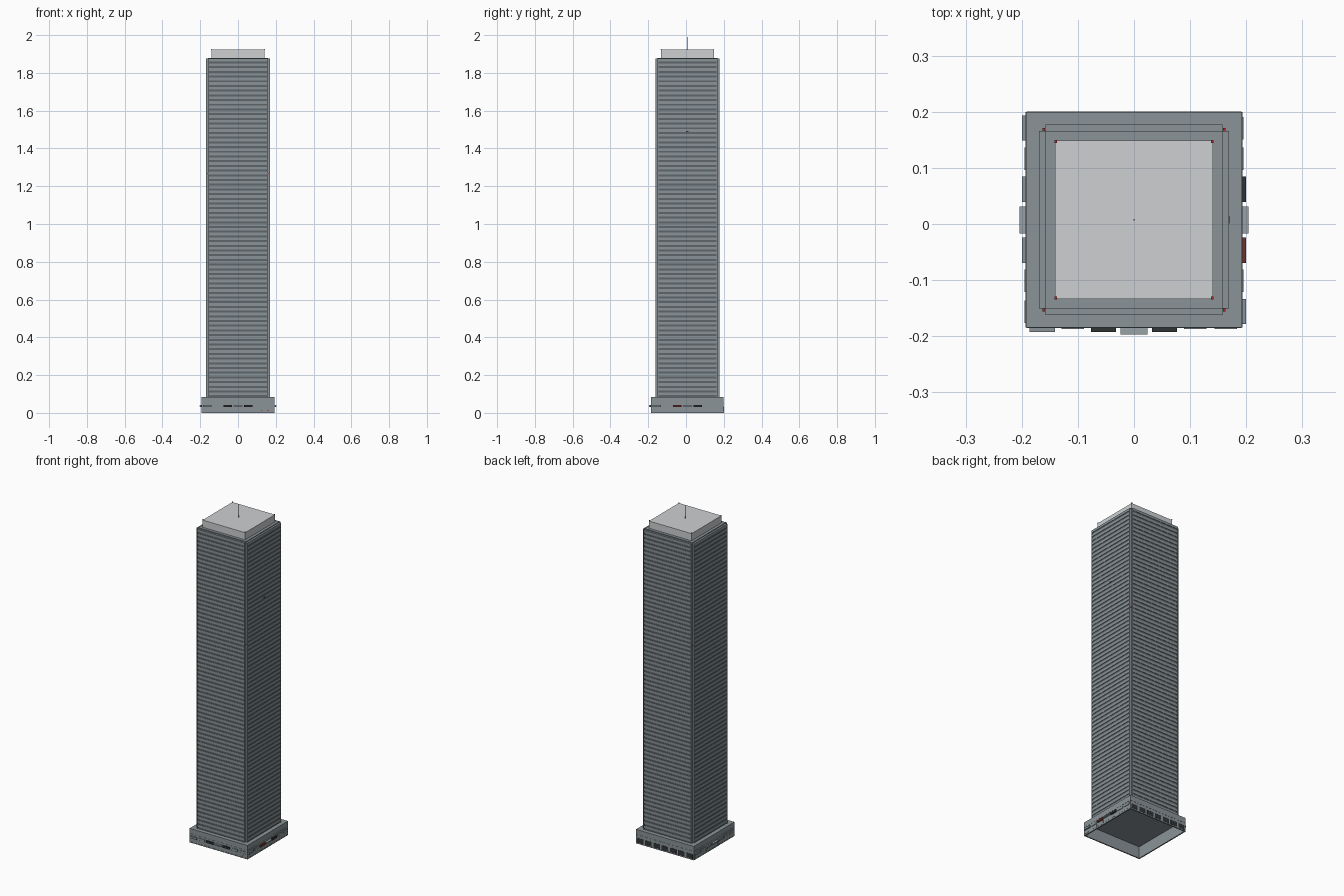
import bpy, bmesh
from mathutils import Matrix, Vector

if "Cube" in bpy.data.objects:
    bpy.data.objects.remove(bpy.data.objects["Cube"])

CY = 0.0075  # plan centre of the tower
SIDES = ("front", "back", "right", "left")


def material(name, r, g, b):
    m = bpy.data.materials.new(name)
    m.use_nodes = True
    m.diffuse_color = (r, g, b, 1)
    m.node_tree.nodes["Principled BSDF"].inputs["Base Color"].default_value = (r, g, b, 1)
    return m


STONE = material("blue grey stone", 0.255, 0.295, 0.31)
GLASS = material("grey window glass", 0.11, 0.13, 0.14)
ROOF = material("pale roof", 0.61, 0.63, 0.645)
DARK = material("near black", 0.03, 0.033, 0.036)
RED = material("dark red awning", 0.17, 0.03, 0.025)
LAMP = material("lamp red", 0.45, 0.03, 0.03)
METAL = material("canopy grey", 0.32, 0.36, 0.38)


def finish(name, bm, mat):
    me = bpy.data.meshes.new(name)
    bm.to_mesh(me)
    bm.free()
    me.materials.append(mat)
    ob = bpy.data.objects.new(name, me)
    bpy.context.collection.objects.link(ob)


def boxes(name, mat, *spans):
    bm = bmesh.new()
    for lo, hi in spans:
        lo, hi = Vector(lo), Vector(hi)
        mtx = Matrix.Translation((lo + hi) / 2) @ Matrix.Diagonal((hi - lo).to_4d())
        bmesh.ops.create_cube(bm, size=1, matrix=mtx)
    finish(name, bm, mat)


def on_wall(half, side, along, width, z0, z1, depth):
    """Box standing out from one wall of a square block of the given half width."""
    u0, u1 = along - width / 2, along + width / 2
    near, far = (half, half + depth) if side in ("back", "right") else (-half - depth, -half)
    if side in ("front", "back"):
        return (u0, CY + near, z0), (u1, CY + far, z1)
    return (near, CY + u0, z0), (far, CY + u1, z1)


# Tower core with four facade slabs that leave the corners notched
BASE, TOP, FLOORS = 0.083, 1.875, 72
CORE, DEPTH, EDGE = 0.158, 0.0115, 0.004
boxes("tower_core", STONE, ((-CORE, CY - CORE, BASE), (CORE, CY + CORE, 1.88)))
boxes("facade_glass", GLASS,
      *[on_wall(CORE, s, 0, 2 * (CORE - EDGE), BASE, TOP - 0.003, DEPTH - 0.002) for s in SIDES])
boxes("facade_edges", STONE,
      *[on_wall(CORE, s, e * (CORE - EDGE / 2), EDGE, BASE, TOP, DEPTH)
        for s in SIDES for e in (-1, 1)])

# One spandrel band per floor on every facade
pitch = (TOP - BASE) / FLOORS
boxes("floor_bands", STONE,
      *[on_wall(CORE, s, 0, 2 * (CORE - EDGE), BASE + (i + 0.42) * pitch,
                BASE + (i + 1) * pitch, DEPTH)
        for s in SIDES for i in range(FLOORS)])
boxes("facade_vent", DARK, on_wall(CORE, "right", 0, 0.014, 1.487, 1.492, DEPTH + 0.001))

# Rooftop plant room and mast
boxes("roof_plant_room", ROOF, ((-0.141, CY - 0.141, 1.88), (0.141, CY + 0.141, 1.923)))
bm = bmesh.new()
bmesh.ops.create_cone(bm, cap_ends=True, segments=6, radius1=0.0015, radius2=0.0008,
                      depth=0.077, matrix=Matrix.Translation((0, CY, 1.9615)))
finish("roof_mast", bm, DARK)

# Red warning lamps on the plant room and in the corner notches
lamps = []
for r, z in ((0.1395, 1.923), (0.161, 1.265)):
    for sx in (-1, 1):
        for sy in (-1, 1):
            x, y = sx * r, CY + sy * r
            lamps.append(((x - 0.0025, y - 0.0025, z), (x + 0.0025, y + 0.0025, z + 0.004)))
boxes("warning_lamps", LAMP, *lamps)

# Podium: hollow base with a roof slab, a shallow cornice and a plinth line
P, W = 0.192, 0.006
F, B = CY - P, CY + P
boxes("podium_walls", STONE,
      ((-P, F, 0), (P, F + W, 0.07)), ((-P, B - W, 0), (P, B, 0.07)),
      ((-P, F + W, 0), (-P + W, B - W, 0.07)), ((P - W, F + W, 0), (P, B - W, 0.07)))
boxes("podium_roof", STONE, ((-P, F, 0.07), (P, B, BASE)))
boxes("podium_cornice", STONE, *[on_wall(P, s, 0, 2 * P, 0.05, 0.053, 0.001) for s in SIDES])
boxes("podium_plinth", STONE, *[on_wall(P, s, 0, 2 * P, 0, 0.006, 0.001) for s in SIDES])

# Street level bays: seven to a side, dark openings along the back
BAY = 0.0545
boxes("back_openings", DARK,
      *[on_wall(P, "back", i * BAY, 0.042, 0.007, 0.034, 0.001) for i in range(-3, 4)])
boxes("shop_panels", STONE,
      *[on_wall(P, s, i * BAY, 0.042, 0.009, 0.027, 0.0008)
        for s in SIDES if s != "back" for i in range(-3, 4)])
boxes("red_shop_plates", LAMP,
      *[on_wall(P, "front", x, 0.006, 0.01, 0.014, 0.0015) for x in (0.125, 0.16)])

# Awnings, given by wall and bay number
groups = {
    "black_awnings": (DARK, (("front", -1), ("front", 1), ("right", 1))),
    "red_awning": (RED, (("right", -1),)),
    "grey_awnings": (STONE, (("front", -3), ("right", -3), ("left", -1), ("left", 1), ("left", 3))),
}
for name, (mat, places) in groups.items():
    boxes(name, mat, *[on_wall(P, s, i * BAY, 0.045, 0.03, 0.042, 0.008) for s, i in places])

# Flat sign boards on the remaining bays
signs = [(s, i) for s in ("right", "left") for i in (-2, 2)]
signs += [("front", -2), ("front", 2), ("front", 3), ("right", 3), ("left", -3)]
boxes("sign_boards", STONE, *[on_wall(P, s, i * BAY, 0.04, 0.03, 0.042, 0.003) for s, i in signs])

# Entrance canopies in the middle of three walls
boxes("entrance_canopies", METAL,
      *[on_wall(P, s, 0, 0.048, 0.034, 0.04, 0.012) for s in SIDES if s != "back"])
